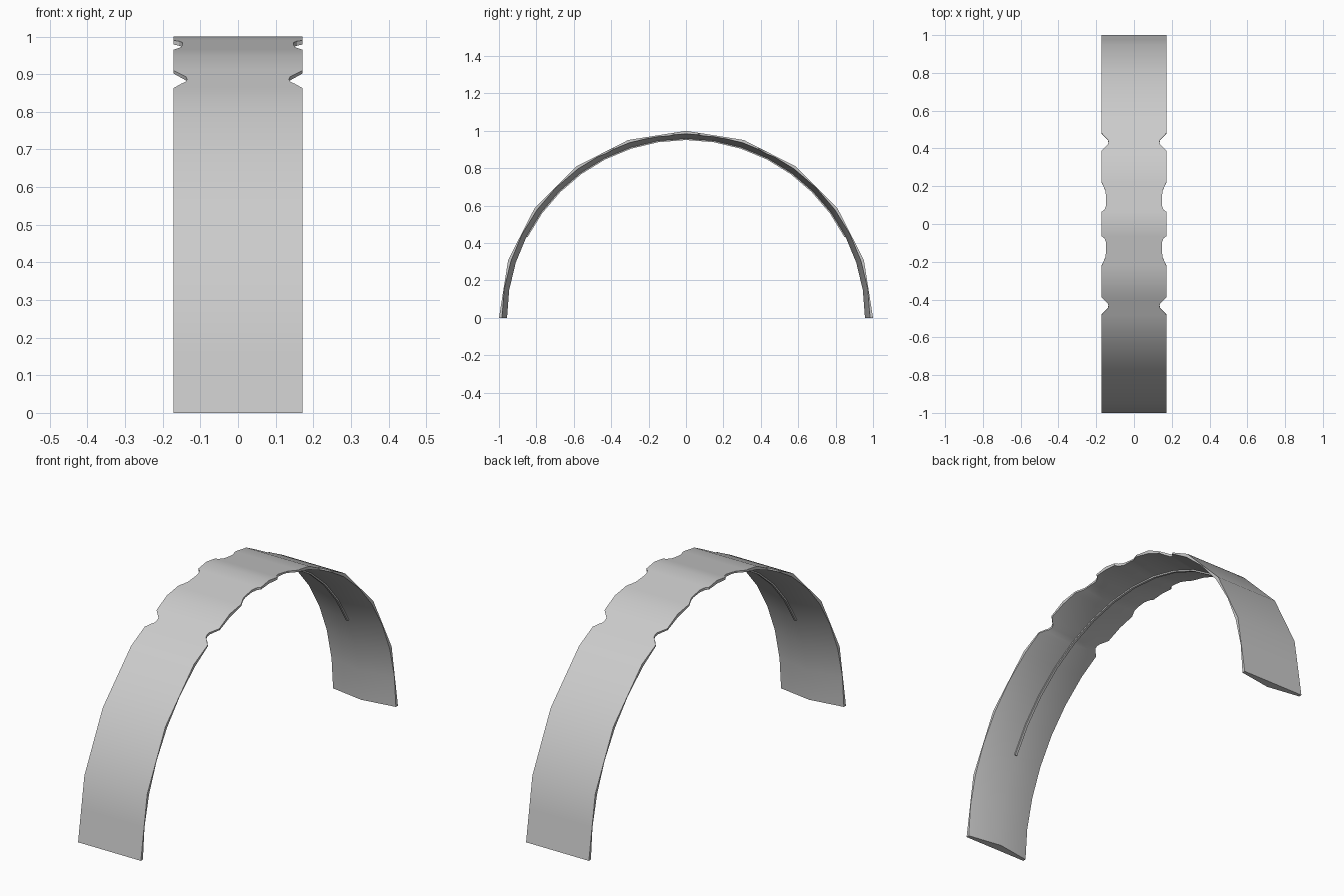
import bpy, bmesh
from math import sin, cos, radians, degrees, asin

if "Cube" in bpy.data.objects:
    bpy.data.objects.remove(bpy.data.objects["Cube"])

HALF_W = 0.171          # half width of the band
EDGE_R, MID_R = 0.984, 0.957   # inner radius at the rim and along the centre crease

# Notch outline on one quarter: (y, half width)
NOTCHES = [(0.065, HALF_W), (0.075, 0.157), (0.10, 0.147), (0.12, 0.147), (0.175, 0.151),
           (0.19, 0.157), (0.22, HALF_W), (0.39, HALF_W), (0.41, 0.151),
           (0.422, 0.139), (0.435, 0.135), (0.449, 0.139), (0.46, 0.151), (0.482, HALF_W)]


def chord(t, step, radius):
    """Radius at t degrees of a polygon with corners every step degrees."""
    return radius * cos(radians(step / 2)) / cos(radians(t % step - step / 2))


def sweep(name, sections):
    """Skin a list of closed sections, each a list of (x, radius), keyed by angle."""
    bm = bmesh.new()
    rings = [[bm.verts.new((x, r * sin(radians(t)), r * cos(radians(t)))) for x, r in pts]
             for t, pts in sections]
    n = len(rings[0])
    for a, b in zip(rings, rings[1:]):
        for i in range(n):
            j = (i + 1) % n
            bm.faces.new((a[i], a[j], b[j], b[i]))
    bm.faces.new(rings[0])
    bm.faces.new(rings[-1])
    bmesh.ops.recalc_face_normals(bm, faces=bm.faces)
    me = bpy.data.meshes.new(name)
    bm.to_mesh(me)
    bm.free()
    ob = bpy.data.objects.new(name, me)
    bpy.context.collection.objects.link(ob)
    bpy.context.view_layer.objects.active = ob
    ob.select_set(True)
    bpy.ops.object.shade_smooth_by_angle(angle=radians(30))
    ob.select_set(False)
    return ob


# Half-circle band: faceted outside, shallow V inside, notched rims
notch = [(degrees(asin(y / 0.99)), w) for y, w in NOTCHES]
half = {t: HALF_W for t in range(0, 91, 9) if t != 9 and t != 27}
half.update(dict(notch))
half[9] = 0.149
stations = sorted([(t, w) for t, w in half.items()] + [(-t, w) for t, w in half.items() if t > 0])
sections = []
for t, w in stations:
    outer = chord(t + 90, 18, 1.0)
    mid = chord(t + 90, 9, MID_R)
    inner = mid + (chord(t + 90, 9, EDGE_R) - mid) * w / HALF_W
    sections.append((t, [(-w, outer), (w, outer), (w, inner), (0, mid), (-w, inner)]))
sweep("arched_band", sections)

# Thin raised seam along the inner crease
seam = [(t, [(-0.006, 0.962), (0.006, 0.962), (0.006, 0.951), (-0.006, 0.951)])
        for t in range(-63, 64, 9)]
sweep("inner_seam", seam)
